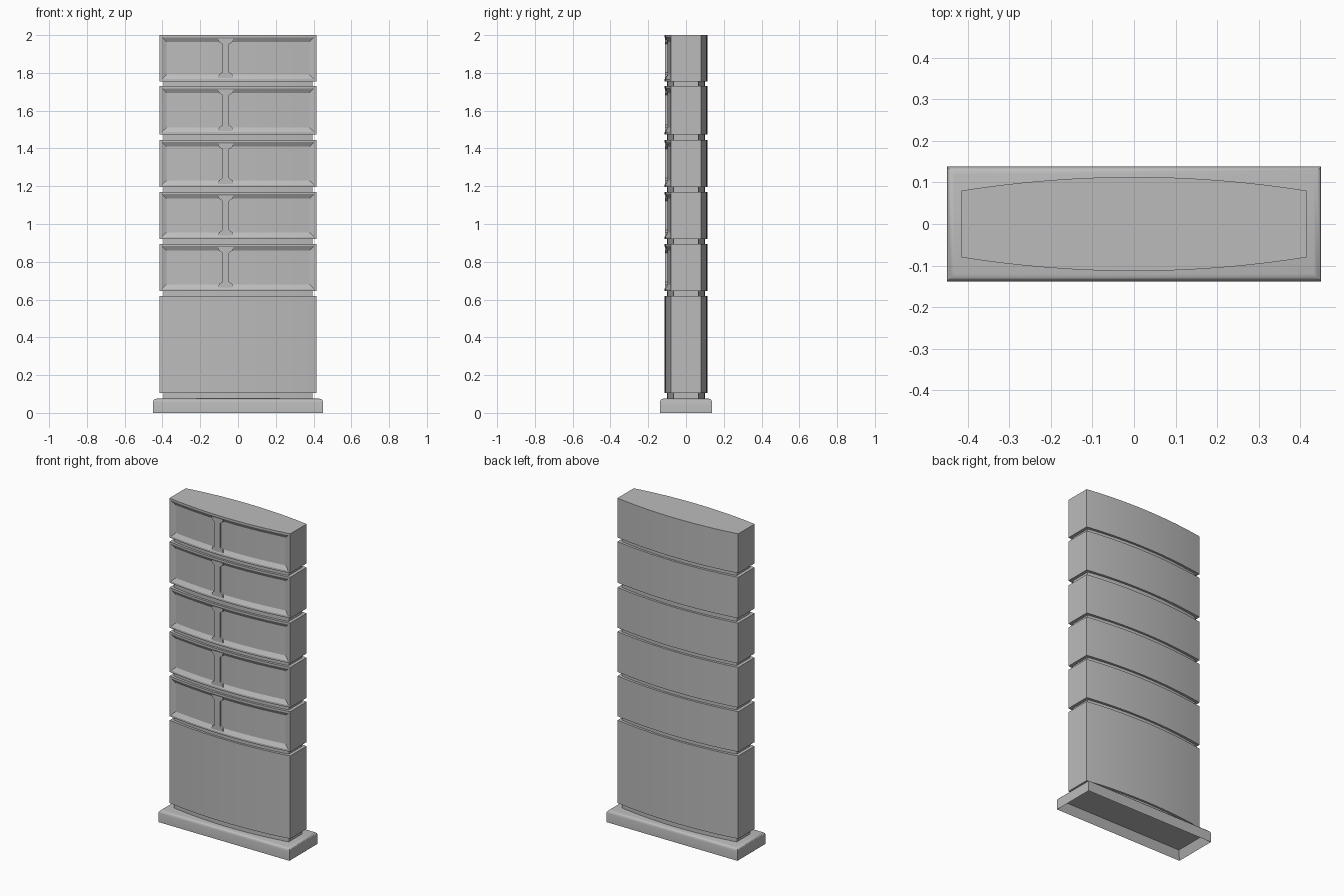
import bpy
import bmesh
import math

cube = bpy.data.objects.get("Cube")
if cube:
    bpy.data.objects.remove(cube, do_unlink=True)

grey = bpy.data.materials.new("satin_grey")
grey.use_nodes = True
colour = (0.5, 0.5, 0.5, 1)
grey.diffuse_color = colour
grey.node_tree.nodes["Principled BSDF"].inputs["Base Color"].default_value = colour


def finish(name, bm):
    bmesh.ops.recalc_face_normals(bm, faces=bm.faces[:])
    mesh = bpy.data.meshes.new(name)
    bm.to_mesh(mesh)
    bm.free()
    mesh.materials.append(grey)
    obj = bpy.data.objects.new(name, mesh)
    bpy.context.collection.objects.link(obj)
    bpy.ops.object.select_all(action="DESELECT")
    obj.select_set(True)
    bpy.context.view_layer.objects.active = obj
    bpy.ops.object.shade_smooth_by_angle(angle=math.radians(30))
    return obj


def lens_outline(half_x, end_y, mid_y, columns=24):
    """Bowed front edge left to right, then the bowed back edge returning."""
    front = []
    for i in range(columns + 1):
        t = 2 * i / columns - 1
        front.append((half_x * t, -(mid_y - (mid_y - end_y) * t * t)))
    return front + [(-x, -y) for x, y in front]


def prism(outline, low, high, axis="z"):
    """Extrude an outline in z, or an x/z outline in y."""
    bm = bmesh.new()

    def place(a, b, c):
        return (a, b, c) if axis == "z" else (a, c, b)
    bottom = bm.faces.new([bm.verts.new(place(a, b, low)) for a, b in outline])
    raised = bmesh.ops.extrude_face_region(bm, geom=[bottom])
    for v in raised["geom"]:
        if isinstance(v, bmesh.types.BMVert):
            if axis == "z":
                v.co.z = high
            else:
                v.co.y = high
    bmesh.ops.recalc_face_normals(bm, faces=bm.faces[:])
    return bm


# Plinth with softened upper edges and a hollow underside
bm = bmesh.new()
bmesh.ops.create_cube(bm, size=1)
for v in bm.verts:
    v.co.x *= 0.9
    v.co.y *= 0.276
    v.co.z = 0.075 * (v.co.z + 0.5)
under = [f for f in bm.faces if f.normal.z < -0.9]
bmesh.ops.inset_region(bm, faces=under, thickness=0.035)
bmesh.ops.translate(bm, vec=(0, 0, 0.05), verts=under[0].verts[:])
top_edges = [e for e in bm.edges if all(v.co.z > 0.07 for v in e.verts)]
bmesh.ops.bevel(bm, geom=top_edges, offset=0.018, segments=3,
                profile=0.5, affect="EDGES")
finish("plinth", bm)

# Tall lower body
finish("lower_body", prism(lens_outline(0.415, 0.08, 0.113), 0.105, 0.62))

# Stacked panels with a recessed front and a flared divider
panels = [(0.645, 0.895), (0.92, 1.17), (1.195, 1.445), (1.475, 1.73), (1.755, 2.0)]
for number, (low, high) in enumerate(panels, 1):
    bm = prism(lens_outline(0.415, 0.08, 0.113), low, high)
    front = [f for f in bm.faces if f.normal.y < -0.5]
    bmesh.ops.inset_region(bm, faces=front, thickness=0.012, use_even_offset=True)
    bmesh.ops.inset_region(bm, faces=front, thickness=0.024, depth=-0.014,
                           use_even_offset=True)
    finish(f"panel_{number}", bm)

    mid, half = (low + high) / 2, (high - low) / 2 - 0.018
    right = [(0.04, -half), (0.036, -half + 0.018), (0.018, -half + 0.03)]
    right += [(x, -z) for x, z in reversed(right)]
    outline = right + [(-x, -z) for x, z in right]
    outline = [(x - 0.065, z + mid) for x, z in outline]
    finish(f"panel_divider_{number}", prism(outline, -0.111, -0.092, "y"))

# Slim necks filling the shadow gaps
levels = [0.07, 0.105, 0.62] + [z for pair in panels for z in pair][:-1]
gaps = [(0.07, 0.11)] + list(zip(levels[2::2], levels[3::2]))
for number, (low, high) in enumerate(gaps, 1):
    finish(f"gap_neck_{number}",
           prism(lens_outline(0.395, 0.065, 0.1), low - 0.003, high + 0.003))
